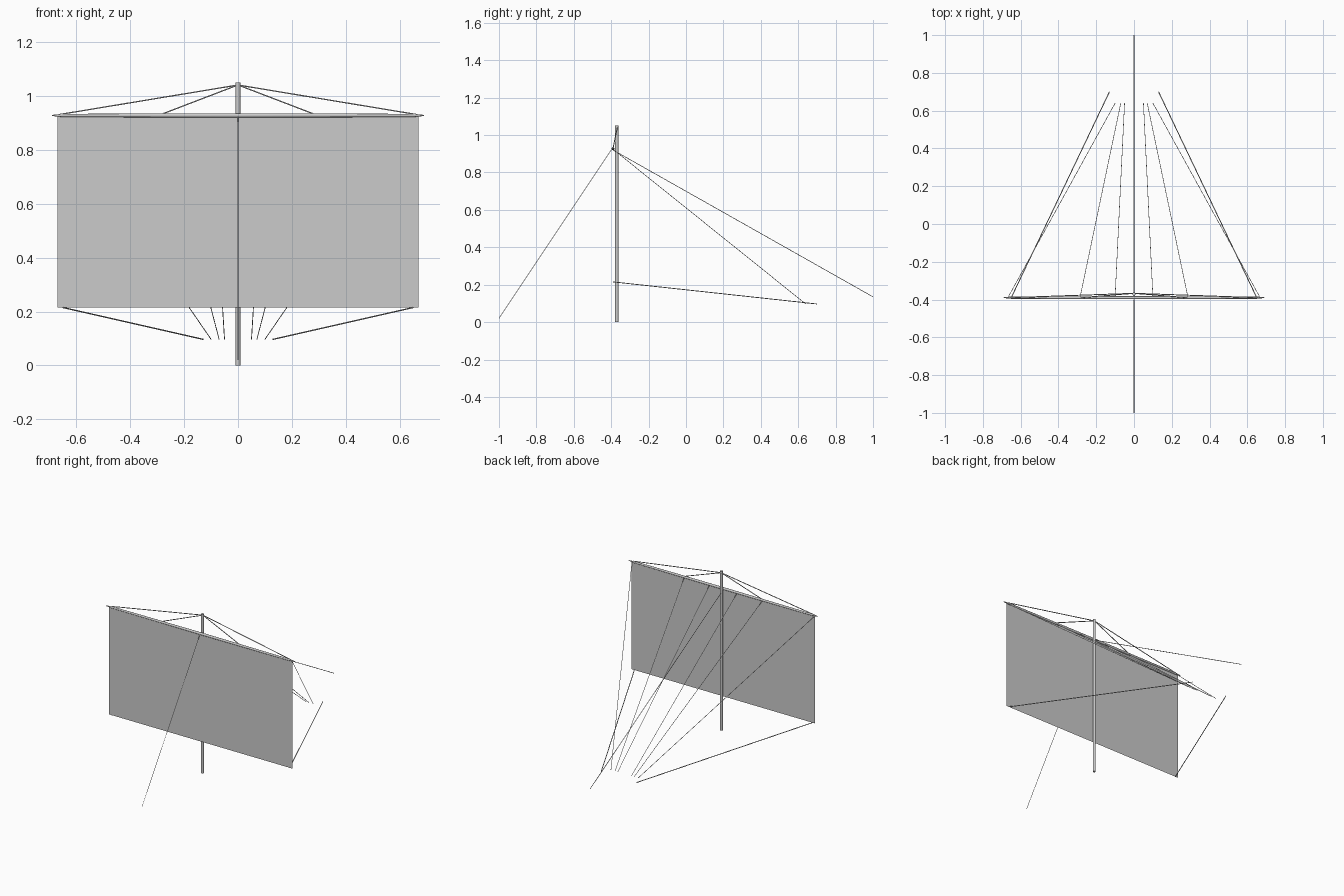
import bpy, bmesh, math
from mathutils import Vector

if "Cube" in bpy.data.objects:
    bpy.data.objects.remove(bpy.data.objects["Cube"])


def material(name, value):
    m = bpy.data.materials.new(name)
    m.diffuse_color = (value, value, value, 1)
    m.use_nodes = True
    m.node_tree.nodes["Principled BSDF"].inputs["Base Color"].default_value = m.diffuse_color
    return m


GREY = material("plain grey", 0.6)


def add_object(name, bm, smooth=True):
    mesh = bpy.data.meshes.new(name)
    bm.normal_update()
    bm.to_mesh(mesh)
    bm.free()
    mesh.materials.append(GREY)
    for p in mesh.polygons:
        p.use_smooth = smooth and len(p.vertices) == 4
    ob = bpy.data.objects.new(name, mesh)
    bpy.context.collection.objects.link(ob)
    return ob


def spar(name, start, end, profile, sides=12):
    """Round bar along start-end; profile holds (fraction, radius) pairs."""
    start, end = Vector(start), Vector(end)
    turn = (end - start).to_track_quat('Z', 'Y')
    bm = bmesh.new()
    rings = []
    for t, r in profile:
        centre = start.lerp(end, t)
        rings.append([bm.verts.new(centre + turn @ Vector(
            (r * math.cos(a), r * math.sin(a), 0)))
            for a in (2 * math.pi * i / sides for i in range(sides))])
    for a, b in zip(rings, rings[1:]):
        for i in range(sides):
            j = (i + 1) % sides
            bm.faces.new((a[i], a[j], b[j], b[i]))
    bm.faces.new(rings[0][::-1])
    bm.faces.new(rings[-1])
    return add_object(name, bm)


def rope(name, start, end, radius=0.0015):
    return spar(name, start, end, [(0, radius), (1, radius)], 6)


MAST_Y, SAIL_Y = -0.37, -0.39
YARD_Z, FOOT_Z = 0.927, 0.215

# Mast and tapered yard
spar("mast", (0, MAST_Y, 0), (0, MAST_Y, 1.05), [(0, 0.009), (1, 0.009)])
spar("yard", (-0.69, SAIL_Y, YARD_Z), (0.69, SAIL_Y, YARD_Z),
     [(0, 0.002), (0.03, 0.006), (0.5, 0.008), (0.97, 0.006), (1, 0.002)])

# Flat sail sheet
bm = bmesh.new()
bm.faces.new([bm.verts.new((x, SAIL_Y, z)) for x, z in
              ((-0.67, FOOT_Z), (0.67, FOOT_Z), (0.67, YARD_Z), (-0.67, YARD_Z))])
add_object("sail", bm, False)

# Stays on the centre line
rope("forestay", (0, SAIL_Y - 0.01, 0.92), (0, -1.0, 0.02))
rope("backstay", (0, SAIL_Y, 0.92), (0, 1.0, 0.135), 0.002)

# Paired running lines
for side, s in (("left", -1), ("right", 1)):
    rope(f"sheet_{side}", (s * 0.65, SAIL_Y, FOOT_Z), (s * 0.13, 0.70, 0.097), 0.0025)
    for part, x, end_x in (("outer", 0.665, 0.10), ("middle", 0.285, 0.07),
                           ("inner", 0.10, 0.05)):
        rope(f"brace_{part}_{side}", (s * x, SAIL_Y + 0.005, 0.92), (s * end_x, 0.64, 0.097))
    for part, x in (("outer", 0.66), ("inner", 0.285)):
        rope(f"lift_{part}_{side}", (0, MAST_Y + 0.003, 1.04), (s * x, SAIL_Y, YARD_Z + 0.004), 0.0025)
